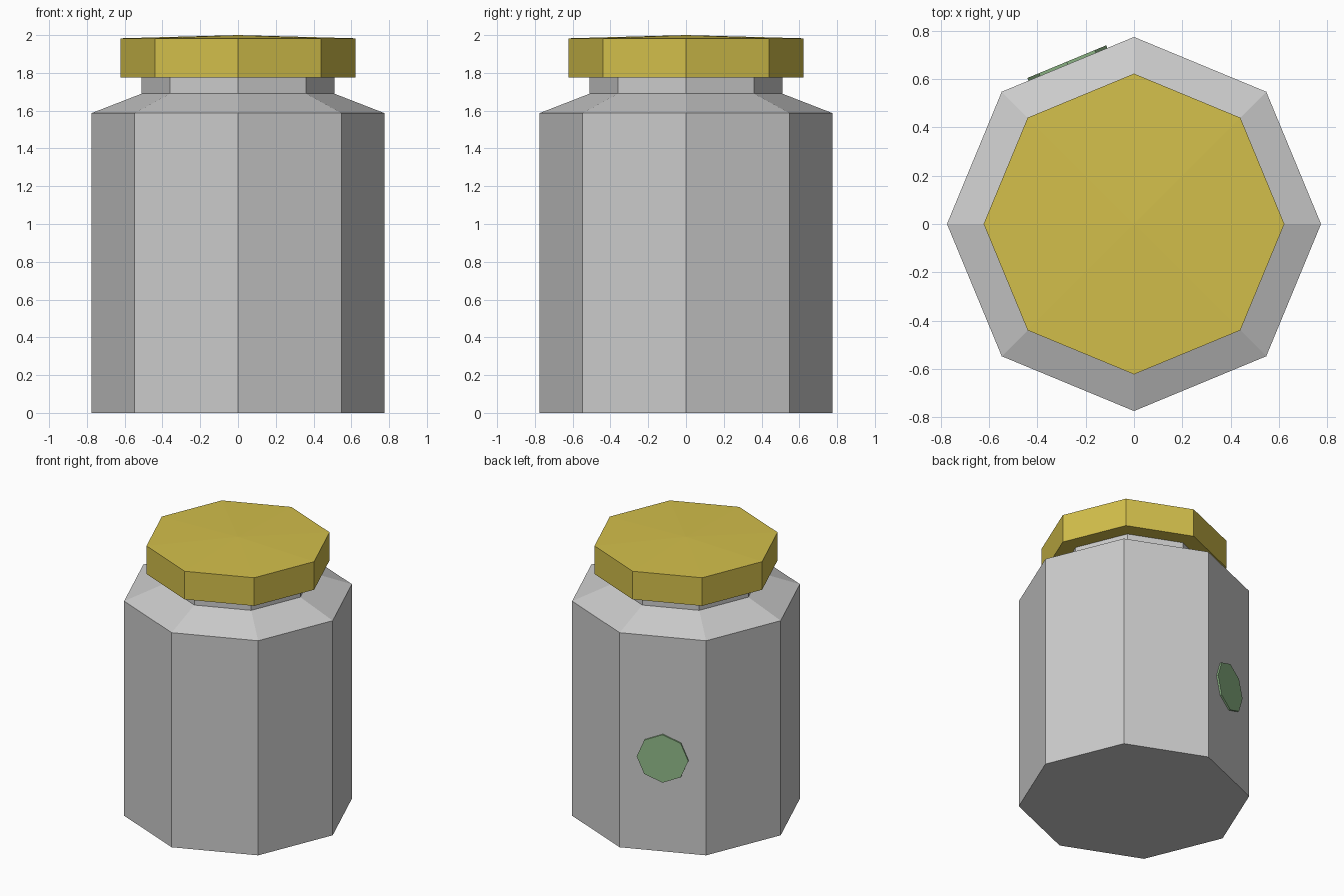
import bpy, bmesh
from math import sin, cos, pi, radians
from mathutils import Matrix

if "Cube" in bpy.data.objects:
    bpy.data.objects.remove(bpy.data.objects["Cube"])

SIDES = 8


def material(name, rgb):
    mat = bpy.data.materials.new(name)
    mat.diffuse_color = (*rgb, 1)
    mat.use_nodes = True
    mat.node_tree.nodes["Principled BSDF"].inputs["Base Color"].default_value = mat.diffuse_color
    return mat


def lathe(name, profile, mat=None, matrix=None):
    """Octagonal solid from (radius, z) points; radius 0 makes an apex."""
    bm = bmesh.new()
    rings = []
    for r, z in profile:
        n = SIDES if r else 1
        rings.append([bm.verts.new((r * cos(2 * pi * i / SIDES),
                                    r * sin(2 * pi * i / SIDES), z))
                      for i in range(n)])
    for low, high in zip(rings, rings[1:]):
        for i in range(SIDES):
            j = (i + 1) % SIDES
            top = [high[0]] if len(high) == 1 else [high[j], high[i]]
            bm.faces.new([low[i], low[j], *top])
    bm.faces.new(rings[0])
    if len(rings[-1]) > 1:
        bm.faces.new(rings[-1])
    bmesh.ops.recalc_face_normals(bm, faces=bm.faces[:])
    mesh = bpy.data.meshes.new(name)
    bm.to_mesh(mesh)
    bm.free()
    obj = bpy.data.objects.new(name, mesh)
    bpy.context.collection.objects.link(obj)
    if mat:
        mesh.materials.append(mat)
    if matrix:
        obj.matrix_world = matrix
    return obj


# Jar body with sloped shoulder and neck
lathe("jar_body", [(0.775, 0), (0.775, 1.587), (0.51, 1.69), (0.51, 1.78)])

# Lid with a very shallow pointed top
lathe("lid", [(0.623, 1.775), (0.623, 1.983), (0, 2.0)],
      material("lid_ochre", (0.65, 0.52, 0.07)))

# Round label on the back-left facet, its local z pointing outwards
facet = (Matrix.Rotation(radians(112.5), 4, 'Z')
         @ Matrix.Translation((0.712, 0, 0.69))
         @ Matrix.Rotation(radians(90), 4, 'Y'))
lathe("label", [(0.177, 0), (0.177, 0.016)],
      material("label_green", (0.28, 0.49, 0.25)), facet)
